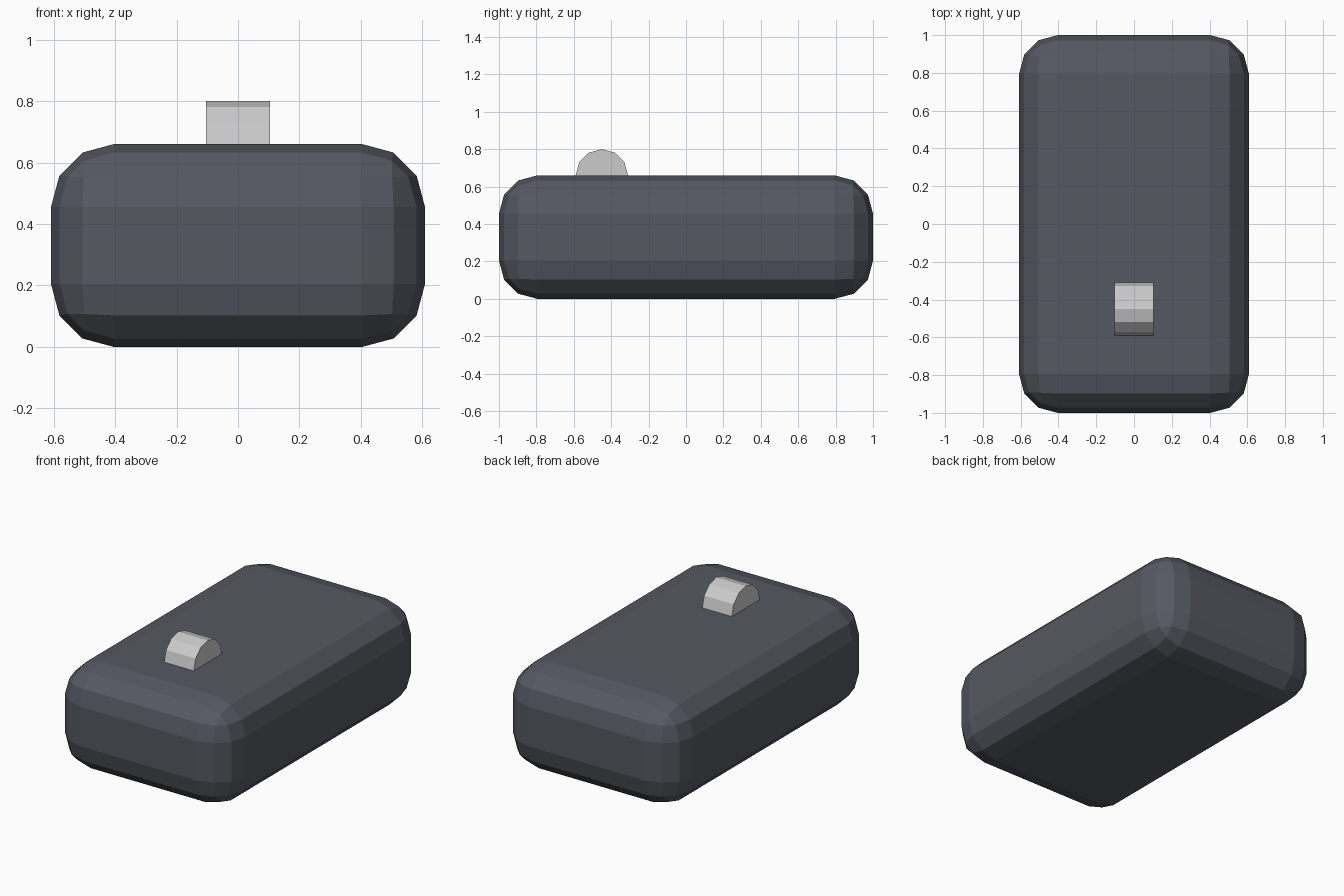
import bpy
import math

if "Cube" in bpy.data.objects:
    bpy.data.objects.remove(bpy.data.objects["Cube"])

# Materials
def paint(obj, name, rgb):
    mat = bpy.data.materials.new(name)
    mat.diffuse_color = (*rgb, 1.0)
    mat.use_nodes = True
    mat.node_tree.nodes["Principled BSDF"].inputs["Base Color"].default_value = mat.diffuse_color
    obj.data.materials.append(mat)

# Rounded body: box with three-step bevel on every edge
W, L, H = 1.217, 2.0, 0.66
bpy.ops.mesh.primitive_cube_add(size=1, location=(0, 0, H / 2))
body = bpy.context.object
body.name = "mouse_body"
body.scale = (W, L, H)
bpy.ops.object.transform_apply(location=False, rotation=False, scale=True)
bevel = body.modifiers.new("rounding", 'BEVEL')
bevel.width = 0.205
bevel.segments = 3
paint(body, "dark_grey", (0.09, 0.098, 0.12))

# Scroll wheel: 12-sided cylinder lying along x, half sunk in the top
bpy.ops.mesh.primitive_cylinder_add(vertices=12, radius=0.14, depth=0.207,
                                    location=(0, -0.45, H),
                                    rotation=(0, math.pi / 2, 0))
wheel = bpy.context.object
wheel.name = "scroll_wheel"
